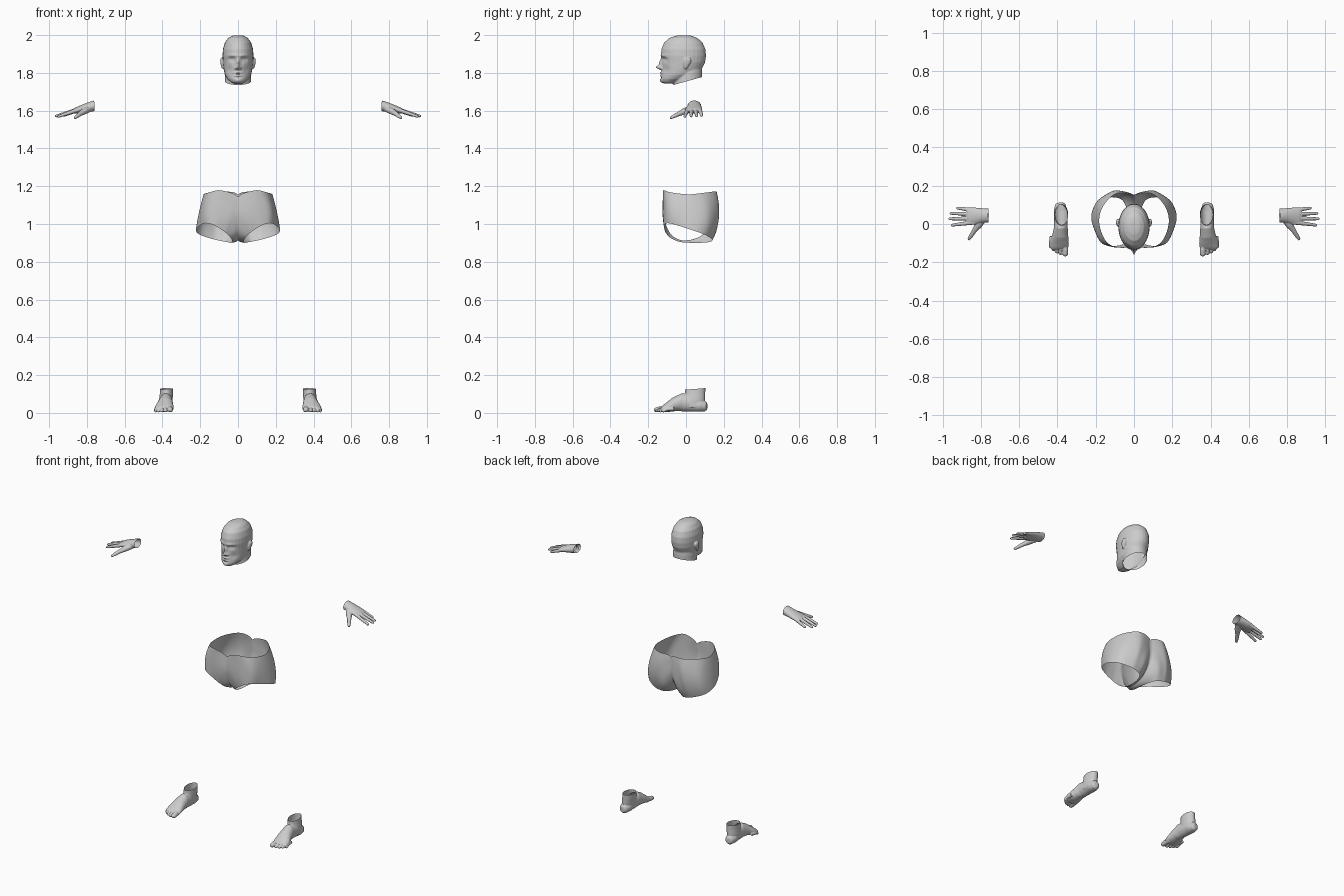
import bpy, bmesh, math
from mathutils import Vector

N = 28


def tube(bm, path, axis=None, tip=False):
    """Loft ellipses along stations (x, y, z, half width, half height)."""
    pts = [Vector(p[:3]) for p in path]
    rad = [p[3:] for p in path]
    if tip:  # rounded end
        d, (a, b) = (pts[-1] - pts[-2]).normalized(), rad[-1]
        end = pts[-1]
        for ang in (35, 62, 80):
            s, c = math.sin(math.radians(ang)), math.cos(math.radians(ang))
            pts.append(end + d * b * s)
            rad.append((a * c, b * c))
    rings = []
    for i, (p, (a, b)) in enumerate(zip(pts, rad)):
        t = axis or (pts[min(i + 1, len(pts) - 1)] - pts[max(i - 1, 0)]).normalized()
        ref = Vector((0, 0, 1)) if abs(t.z) < 0.8 else Vector((0, 1, 0))
        side = t.cross(ref).normalized()
        up = side.cross(t)
        rings.append([bm.verts.new(p + side * a * math.cos(k * math.tau / N)
                                   + up * b * math.sin(k * math.tau / N)) for k in range(N)])
    faces = [bm.faces.new((r[k], r[(k + 1) % N], q[(k + 1) % N], q[k]))
             for r, q in zip(rings, rings[1:]) for k in range(N)]
    faces += [bm.faces.new(rings[0]), bm.faces.new(rings[-1])]
    bmesh.ops.recalc_face_normals(bm, faces=faces)


def make_object(name, bm):
    me = bpy.data.meshes.new(name)
    bm.to_mesh(me)
    bm.free()
    ob = bpy.data.objects.new(name, me)
    bpy.context.collection.objects.link(ob)
    bpy.context.view_layer.objects.active = ob
    return ob


def fuse(name, bm, voxel, cut_co, cut_no, smooth=4, sculpt=None, mirror=True):
    """Merge overlapping parts into one skin, then cut it open at a plane."""
    ob = make_object(name, bm)
    m = ob.modifiers.new("skin", 'REMESH')
    m.mode, m.voxel_size = 'VOXEL', voxel
    bpy.ops.object.modifier_apply(modifier=m.name)
    m = ob.modifiers.new("relax", 'SMOOTH')
    m.factor, m.iterations = 0.5, smooth
    bpy.ops.object.modifier_apply(modifier=m.name)
    bm = bmesh.new()
    bm.from_mesh(ob.data)
    if sculpt:
        sculpt(bm)
    bmesh.ops.bisect_plane(bm, geom=bm.verts[:] + bm.edges[:] + bm.faces[:],
                           plane_co=cut_co, plane_no=cut_no, clear_outer=True)
    for f in bm.faces:
        f.smooth = True
    bm.to_mesh(ob.data)
    bm.free()
    if mirror:
        ob.modifiers.new("mirror", 'MIRROR').use_mirror_merge = False
    return ob


# Head: skull sections (z, front y, back y, half width), neck and ears
bm = bmesh.new()
skull = [(1.999, -.03, .01, .018), (1.996, -.055, .032, .033), (1.985, -.088, .06, .052),
         (1.96, -.116, .088, .070), (1.925, -.130, .103, .080), (1.89, -.133, .106, .082),
         (1.855, -.127, .101, .080), (1.82, -.128, .084, .076), (1.79, -.131, .055, .070),
         (1.768, -.135, .01, .057), (1.752, -.131, -.04, .040), (1.744, -.118, -.06, .025)]
tube(bm, [(0, (f + b) / 2, z, w, (b - f) / 2) for z, f, b, w in skull], Vector((0, 0, 1)))
tube(bm, [(0, .006, 1.69, .073, .077), (0, .010, 1.75, .070, .076),
          (0, .012, 1.80, .068, .074), (0, .012, 1.86, .06, .07)], Vector((0, 0, 1)))
for s in (1, -1):
    tube(bm, [(s * .079, -.003, 1.822, .006, .006), (s * .081, 0, 1.832, .008, .012),
              (s * .083, .005, 1.852, .010, .019), (s * .085, .009, 1.870, .009, .019),
              (s * .083, .010, 1.882, .006, .010)], Vector((0, 0, 1)))


# Face features (x, z, width, height, push along y)
def face(bm):
    feats = [(0, 1.829, .010, .011, -.030), (0, 1.852, .009, .018, -.016),
             (.014, 1.825, .006, .007, -.010), (.033, 1.871, .017, .011, .013),
             (.032, 1.869, .010, .007, -.005), (.028, 1.892, .022, .007, -.005),
             (0, 1.800, .018, .005, -.009), (0, 1.786, .015, .005, -.008),
             (0, 1.793, .022, .002, .003), (0, 1.775, .02, .005, .003),
             (0, 1.758, .016, .010, -.006), (.045, 1.815, .016, .02, .006)]
    for v in bm.verts:
        if v.co.y < -.03 and v.normal.y < .2:
            x, z = abs(v.co.x), v.co.z
            v.co.y += sum(d * math.exp(-((x - a) / w) ** 2 - ((z - c) / h) ** 2)
                          for a, c, w, h, d in feats)


fuse("head", bm, .0035, (0, -.07, 1.735), (0, .043, -.155), 5, face, False)

# Hands: palm, four fingers and thumb
bm = bmesh.new()
tube(bm, [(.735, .044, 1.632, .036, .028), (.775, .044, 1.622, .036, .027),
          (.80, .044, 1.616, .039, .024), (.83, .042, 1.608, .044, .020),
          (.862, .040, 1.600, .045, .015), (.876, .040, 1.596, .040, .010)])
fingers = [(.858, .006, .950, -.006, -.004), (.864, .029, .963, .027, 0),
           (.862, .052, .956, .056, -.001), (.852, .074, .922, .083, -.006)]
for x0, y0, x1, y1, dz in fingers:
    z = lambda x: 1.634 - .30 * (x - .755)
    xm, ym = (x0 + x1) / 2, (y0 + y1) / 2
    tube(bm, [(x0 - .03, y0, z(x0 - .03) - .002, .009, .009), (x0, y0, z(x0) + dz / 2, .011, .011),
              (xm, ym, z(xm) + dz, .0095, .0095), (x1, y1, z(x1) + dz * 1.5, .0075, .007)], tip=True)
tube(bm, [(.785, .030, 1.612, .018, .018), (.812, -.005, 1.598, .019, .017),
          (.836, -.038, 1.583, .012, .012), (.850, -.060, 1.572, .011, .010),
          (.862, -.078, 1.563, .008, .007)], tip=True)
fuse("hand", bm, .0025, (.760, .04, 1.625), (-1, 0, .05), 3)

# Feet: sole and instep, ankle, five toes
bm = bmesh.new()
tube(bm, [(.386, .112, .034, .014, .016), (.385, .104, .034, .026, .026),
          (.384, .075, .038, .035, .033), (.382, .03, .050, .035, .044),
          (.382, -.02, .056, .036, .048), (.385, -.06, .045, .042, .037),
          (.390, -.095, .030, .050, .026), (.391, -.118, .022, .050, .018),
          (.390, -.128, .018, .044, .012)])
tube(bm, [(.384, .040, .03, .034, .055), (.382, .044, .07, .036, .058),
          (.379, .048, .10, .035, .054), (.377, .050, .145, .033, .053)], Vector((0, 0, 1)))
for x, y, r, dx in [(.359, -.156, .015, .004), (.384, -.153, .010, .003), (.403, -.145, .010, .002),
                    (.420, -.134, .0095, 0), (.435, -.119, .009, -.003)]:
    tube(bm, [(x + dx, y + .055, .022, r, r * 1.05), (x, y + .02, .020, r, r),
              (x, y, r * .95 + .002, r, r * .9)], tip=True)
fuse("foot", bm, .0028, (0, 0, .123), (0, -.08, 1), 4)

# Pelvis half: waist and centre line, mid bulge, leg opening
waist = [(0, -.115, 1.143), (.09, -.121, 1.178), (.15, -.085, 1.168), (.182, .01, 1.157),
         (.16, .095, 1.165), (.09, .160, 1.172), (0, .150, 1.155), (0, .150, 1.05),
         (0, .115, .97), (0, .055, .925), (0, -.03, .915), (0, -.09, .96), (0, -.117, 1.05)]
bulge = [(.05, -.124, 1.06), (.12, -.118, 1.085), (.178, -.085, 1.085), (.207, .02, 1.06),
         (.19, .115, 1.05), (.12, .169, 1.04), (.075, .172, 1.03), (.05, .160, .97),
         (.03, .120, .93), (.016, .05, .908), (.015, -.03, .908), (.02, -.088, .94),
         (.035, -.115, 1.0)]
leg = [(.085, -.113, .968), (.13, -.115, .995), (.18, -.085, 1.003), (.222, .02, .972),
       (.205, .095, .945), (.14, .135, .922), (.095, .138, .911), (.062, .125, .905),
       (.042, .09, .901), (.031, .04, .90), (.03, -.03, .905), (.037, -.08, .925),
       (.06, -.105, .95)]


def spline(loop, steps=6):
    p, n = [Vector(c) for c in loop], len(loop)
    out = []
    for i in range(n):
        a, b, c, d = (p[(i + k) % n] for k in (-1, 0, 1, 2))
        for j in range(steps):
            t = j / steps
            out.append(b + .5 * t * (c - a + t * (2 * a - 5 * b + 4 * c - d + t * (3 * (b - c) + d - a))))
    return out


bm = bmesh.new()
loops = [spline(l) for l in (waist, bulge, leg)]
for v in loops[0]:
    v.x = max(v.x, 0)
for v in loops[0][36:]:
    v.x = 0
rows = []
for i in range(11):
    t = i / 10
    w = ((1 - t) * (1 - 2 * t), 4 * t * (1 - t), t * (2 * t - 1))
    rows.append([bm.verts.new(a * w[0] + b * w[1] + c * w[2]) for a, b, c in zip(*loops)])
for r, q in zip(rows, rows[1:]):
    for k in range(len(r)):
        j = (k + 1) % len(r)
        bm.faces.new((r[k], q[k], q[j], r[j])).smooth = True
pelvis = make_object("pelvis", bm)
pelvis.modifiers.new("mirror", 'MIRROR').merge_threshold = .0005
